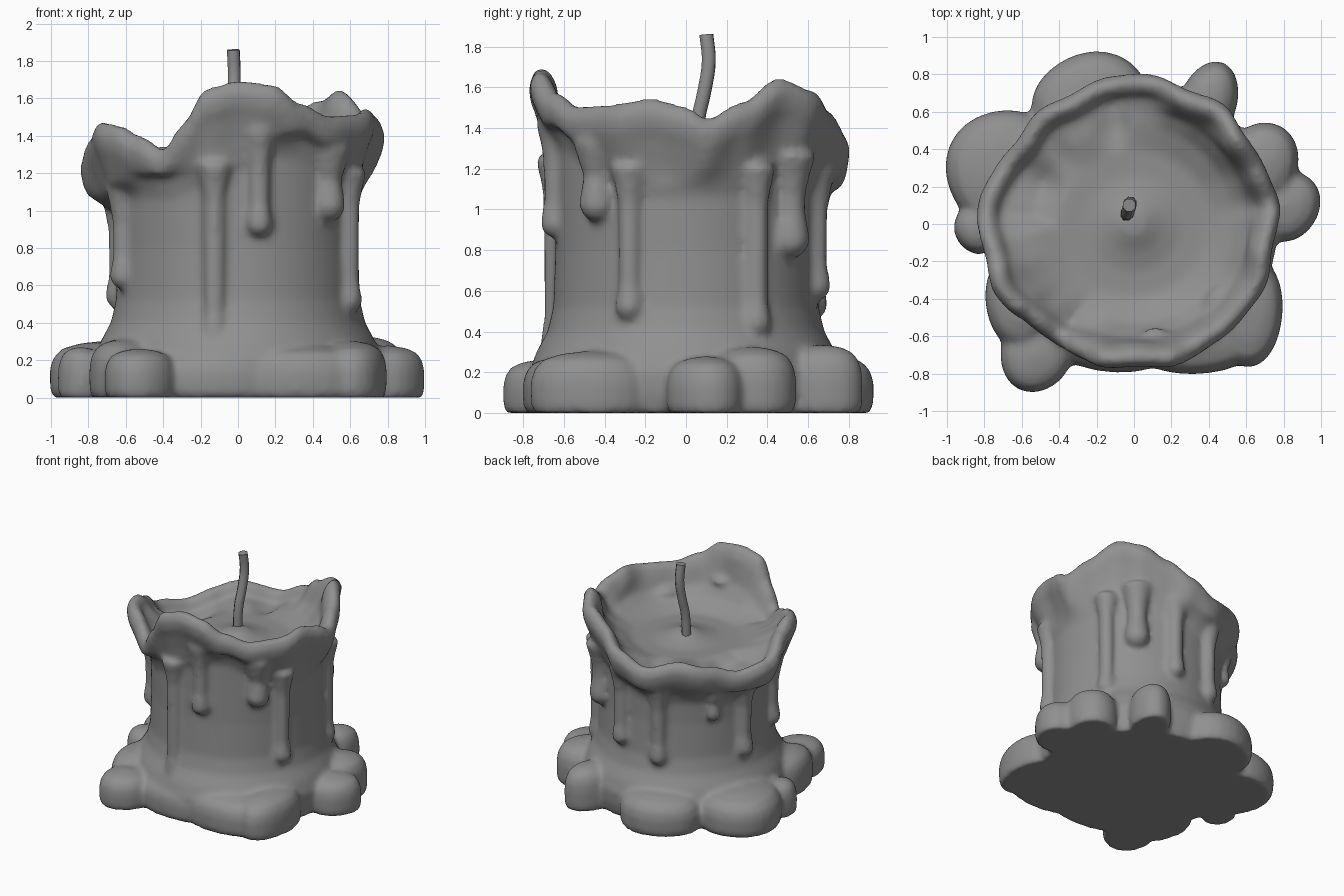
import bpy, bmesh, math

if "Cube" in bpy.data.objects:
    bpy.data.objects.remove(bpy.data.objects["Cube"])

# Around the candle: angle, rim height, underside of overhang, overhang radius
RIM = [(0, 1.51, 1.12, .76), (8, 1.45, 1.12, .77), (22, 1.53, 1.13, .76), (40, 1.65, 1.20, .76),
       (55, 1.59, 1.20, .78), (70, 1.50, 1.12, .78), (84, 1.38, 1.08, .79), (100, 1.29, 1.03, .79),
       (122, 1.35, 1.03, .77), (140, 1.30, 1.02, .77), (156, 1.24, 1.0, .79), (174, 1.28, 1.0, .83),
       (190, 1.41, 1.04, .82), (201, 1.48, 1.08, .82), (214, 1.46, 1.11, .80), (224, 1.40, 1.12, .78),
       (237, 1.33, 1.12, .76), (246, 1.47, 1.15, .76), (257, 1.66, 1.20, .77), (270, 1.70, 1.26, .77),
       (284, 1.68, 1.34, .77), (297, 1.58, 1.34, .77), (312, 1.51, 1.27, .77), (330, 1.52, 1.16, .76),
       (346, 1.55, 1.12, .76), (360, 1.51, 1.12, .76)]


def rim_at(a):
    d = math.degrees(a) % 360
    for p, q in zip(RIM, RIM[1:]):
        if p[0] <= d <= q[0]:
            t = (d - p[0]) / (q[0] - p[0])
            t = t * t * (3 - 2 * t)
            return [p[i] + (q[i] - p[i]) * t for i in (1, 2, 3)]


bm = bmesh.new()


def lathe(profile, n=24, c=(0, 0), s=(1, 1), rot=0):
    """Closed lathe; profile(angle) gives (r, z) points between two poles."""
    cols = [profile(2 * math.pi * i / n) for i in range(n)]
    m = len(cols[0])

    def vert(r, z, a):
        x, y = r * s[0] * math.cos(a), r * s[1] * math.sin(a)
        return bm.verts.new((c[0] + x * math.cos(rot) - y * math.sin(rot),
                             c[1] + x * math.sin(rot) + y * math.cos(rot), z))

    low, top = vert(0, cols[0][0][1], 0), vert(0, cols[0][-1][1], 0)
    grid = [[vert(r, z, 2 * math.pi * i / n) for r, z in col[1:-1]] for i, col in enumerate(cols)]
    for i in range(n):
        a, b = grid[i], grid[(i + 1) % n]
        bm.faces.new((low, b[0], a[0]))
        bm.faces.new((top, a[-1], b[-1]))
        for j in range(m - 3):
            bm.faces.new((a[j], b[j], b[j + 1], a[j + 1]))


# Candle column, overhanging rolled rim and melted bowl
def body(a):
    h, u, r = rim_at(a)
    r += .010 * math.sin(9 * a) + .006 * math.sin(14 * a + 1)
    mid = (u + h - .2) / 2
    fl = 1.22
    edge = min(fl + .02, h - .1)
    return [(0, 0), (.74, 0), (.765, .1), (.77, .2), (.735, .30), (.68, .40), (.652, .52), (.642, .8),
            (.648, u - .06), (.665, u - .01), (r - .075, u + .05), (r - .06, max(mid, u + .06)),
            (r - .025, max(h - .2, u + .07)), (r, h - .14), (r + .01, h - .07), (r - .015, h - .015), (r - .05, h),
            (r - .09, h - .03), (r - .12, h - .09), (.61, (h - .09) * .5 + edge * .5),
            (.53, edge + (h - 1.3) * .15), (.40, fl), (.25, fl), (.15, fl + .025), (.06, fl + .065), (0, fl + .07)]


lathe(body, 120)


# Pools of set wax around the foot: x, y, half width, half depth, height, turn
def pool(x, y, sx, sy, h, rot):
    pts = [(0, 0), (.94, 0), (.99, .15), (1, .5), (.95, .72), (.8, .9), (.5, 1), (0, 1.06)]
    lathe(lambda a: [(r * (1 + .03 * math.sin(3 * a + x * 9)), z * h) for r, z in pts],
          28, (x, y), (sx, sy), math.radians(rot))


for p in [(.80, .10, .20, .19, .265, 20), (.70, .33, .18, .22, .31, 0), (.41, .68, .15, .19, .32, -15),
          (-.22, .64, .32, .28, .28, 0), (-.68, .27, .32, .35, .29, 15), (-.84, -.02, .12, .14, .26, 0),
          (-.60, -.40, .20, .26, .30, 0), (-.53, -.70, .19, .20, .25, 0), (-.10, -.52, .46, .27, .26, 0),
          (.32, -.56, .38, .25, .27, 0), (.60, -.46, .20, .30, .29, 0)]:
    pool(*p)


# Wax runs: angle, top, bottom, radius
def drip(deg, top, b, r, dist=.655):
    a = math.radians(deg)
    pts = [(0, b), (.6 * r, b + .12 * r), (1.05 * r, b + .6 * r), (1.2 * r, b + 1.1 * r),
           (1.08 * r, b + 2 * r), (.9 * r, b + 3 * r), (.95 * r, max(top - .14, b + 3.2 * r)),
           (1.2 * r, max(top - .05, b + 3.5 * r)), (1.6 * r, top + .05), (0, top + .1)]
    lathe(lambda _: pts, 16, (dist * math.cos(a), dist * math.sin(a)))


for d in [(259, 1.2, .27, .062), (280, 1.38, .86, .06), (318, 1.28, .94, .074), (335, 1.16, .45, .06),
          (32, 1.16, .37, .06), (52, 1.22, .76, .078), (78, 1.14, .55, .06), (107, 1.06, .46, .06),
          (143, 1.05, .82, .05), (166, 1.03, .47, .062), (200, 1.08, .58, .06)]:
    drip(*d)

bmesh.ops.recalc_face_normals(bm, faces=bm.faces)
mesh = bpy.data.meshes.new("wax_candle")
bm.to_mesh(mesh)
wax = bpy.data.objects.new("wax_candle", mesh)
bpy.context.collection.objects.link(wax)

# Fuse everything into one melted surface
fuse = wax.modifiers.new("fuse", 'REMESH')
fuse.mode = 'VOXEL'
fuse.voxel_size = .02
fuse.use_smooth_shade = True
melt = wax.modifiers.new("melt", 'SMOOTH')
melt.factor = .5
melt.iterations = 8

# Bent wick
curve = bpy.data.curves.new("wick", 'CURVE')
curve.dimensions = '3D'
curve.bevel_depth = .036
curve.bevel_resolution = 2
curve.use_fill_caps = True
path = [(-.04, .05, 1.22), (-.035, .06, 1.44), (-.025, .09, 1.58), (-.02, .112, 1.73), (-.025, .10, 1.86)]
sp = curve.splines.new('BEZIER')
sp.bezier_points.add(len(path) - 1)
for bp, co in zip(sp.bezier_points, path):
    bp.co = co
    bp.handle_left_type = bp.handle_right_type = 'AUTO'
sp.resolution_u = 4
wick = bpy.data.objects.new("wick", curve)
bpy.context.collection.objects.link(wick)

# Dark grey wax
grey = bpy.data.materials.new("dark_grey")
grey.diffuse_color = (.28, .28, .28, 1)
grey.use_nodes = True
grey.node_tree.nodes["Principled BSDF"].inputs["Base Color"].default_value = grey.diffuse_color
for ob in (wax, wick):
    ob.data.materials.append(grey)
